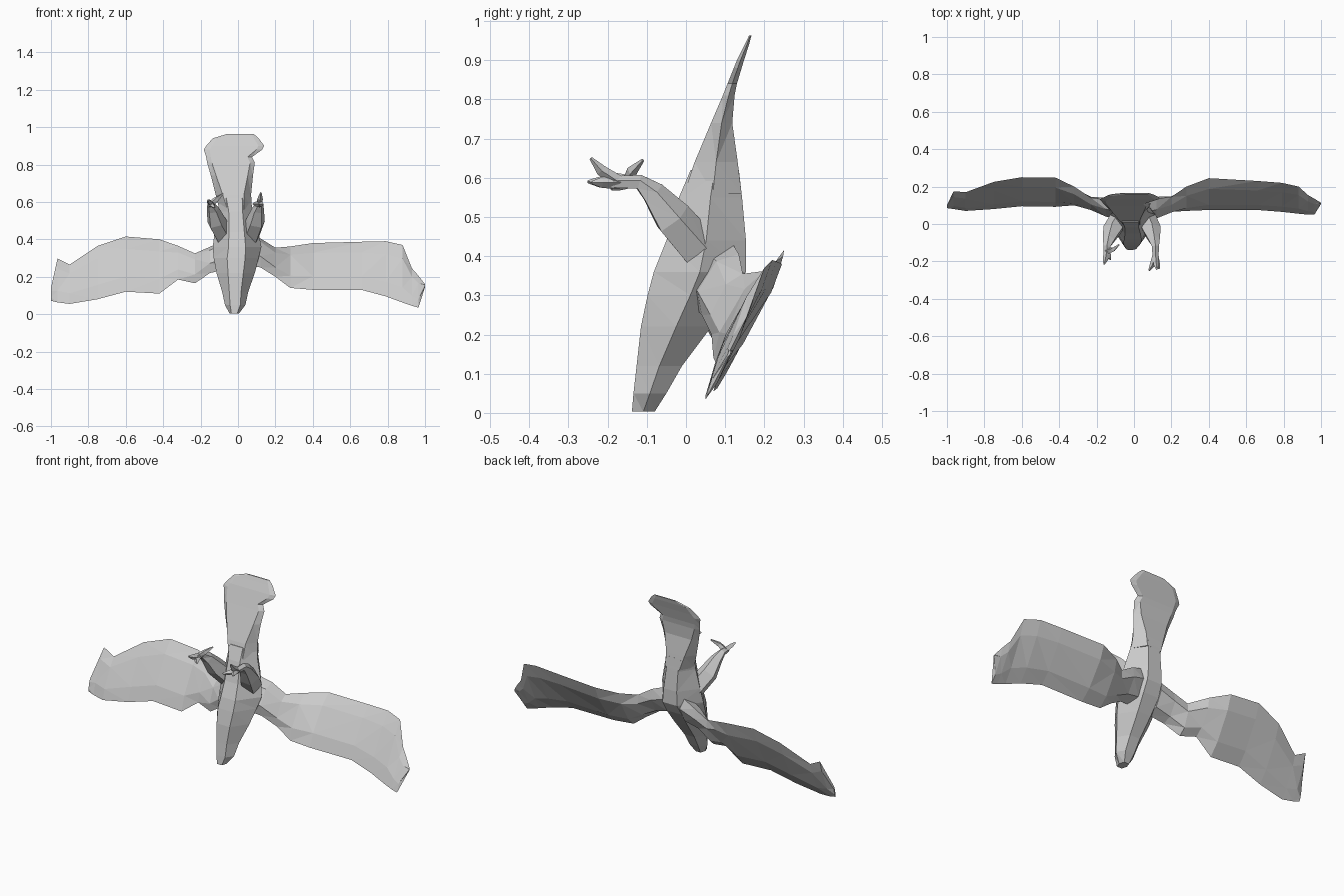
import bpy, bmesh
from mathutils import Vector


def loft(name, rings):
    """Skin a list of equal-length point rings and cap both ends."""
    bm = bmesh.new()
    vs = [[bm.verts.new(p) for p in r] for r in rings]
    n = len(rings[0])
    for a, b in zip(vs, vs[1:]):
        for i in range(n):
            j = (i + 1) % n
            bm.faces.new((a[i], a[j], b[j], b[i]))
    bm.faces.new(vs[0][::-1])
    bm.faces.new(vs[-1])
    bmesh.ops.triangulate(bm, faces=bm.faces[:])
    bmesh.ops.recalc_face_normals(bm, faces=bm.faces[:])
    me = bpy.data.meshes.new(name)
    bm.to_mesh(me)
    bm.free()
    ob = bpy.data.objects.new(name, me)
    bpy.context.collection.objects.link(ob)
    return ob


def trunk_ring(z, xl, xr, yf, yb, flat):
    """Six-sided section; flat is the width share of the front and back faces."""
    c, h = (xl + xr) / 2, (xr - xl) / 2 * flat
    m = yf * 0.5 + yb * 0.5
    return [(c - h, yf, z), (c + h, yf, z), (xr, m, z),
            (c + h, yb, z), (c - h, yb, z), (xl, m, z)]


def tube(name, path, sides=5):
    """Tapered limb through (x, y, z, radius) points."""
    from math import cos, sin, tau
    pts = [Vector(p[:3]) for p in path]
    rings = []
    for i, p in enumerate(pts):
        d = (pts[min(i + 1, len(pts) - 1)] - pts[max(i - 1, 0)]).normalized()
        u = d.cross(Vector((1, 0, 0))).normalized()
        v = d.cross(u)
        r = path[i][3]
        rings.append([p + u * r * cos(tau * k / sides) + v * r * sin(tau * k / sides)
                      for k in range(sides)])
    return loft(name, rings)


# Head and body, head pointing down: z, left, right, front, back, flat share
loft("body", [trunk_ring(*s) for s in [
    (0.003, -0.045, 0.005, -0.138, -0.08, 0.6),
    (0.05, -0.07, 0.04, -0.134, -0.05, 0.5),
    (0.12, -0.085, 0.055, -0.126, -0.01, 0.45),
    (0.22, -0.115, 0.09, -0.115, 0.065, 0.4),
    (0.30, -0.13, 0.11, -0.098, 0.12, 0.4),
    (0.36, -0.135, 0.125, -0.082, 0.153, 0.35),
    (0.44, -0.125, 0.11, -0.05, 0.153, 0.35),
    (0.55, -0.105, 0.08, -0.018, 0.143, 0.4),
    (0.62, -0.105, 0.065, 0.012, 0.135, 0.5)]])

# Flared tail
loft("tail", [trunk_ring(*s) for s in [
    (0.56, -0.10, 0.075, -0.005, 0.142, 0.5),
    (0.64, -0.12, 0.07, 0.022, 0.132, 0.6),
    (0.74, -0.145, 0.08, 0.064, 0.118, 0.75),
    (0.81, -0.165, 0.09, 0.094, 0.124, 0.8),
    (0.84, -0.17, 0.075, 0.106, 0.13, 0.8),
    (0.88, -0.183, 0.13, 0.122, 0.142, 0.8),
    (0.90, -0.17, 0.14, 0.13, 0.148, 0.8),
    (0.94, -0.135, 0.11, 0.15, 0.161, 0.8),
    (0.963, -0.06, 0.085, 0.161, 0.167, 0.8)]])


def wing(name, stations):
    """Thin leaning blade: x, top y, top z, bottom y, bottom z, half thickness."""
    rings = []
    for x, yt, zt, yb, zb, t in stations:
        top, bot = Vector((x, yt, zt)), Vector((x, yb, zb))
        n = Vector((0, zt - zb, yb - yt)).normalized() * t
        a, b = top.lerp(bot, 0.25), top.lerp(bot, 0.75)
        rings.append([top, a - n, b - n, bot, b + n, a + n])
    return loft(name, rings)


wing("left_wing", [
    (-0.06, 0.12, 0.40, 0.04, 0.24, 0.045),
    (-0.15, 0.13, 0.36, 0.05, 0.22, 0.035),
    (-0.23, 0.14, 0.325, 0.08, 0.165, 0.022),
    (-0.32, 0.20, 0.365, 0.10, 0.185, 0.018),
    (-0.42, 0.248, 0.40, 0.092, 0.11, 0.016),
    (-0.60, 0.25, 0.415, 0.095, 0.12, 0.014),
    (-0.75, 0.225, 0.365, 0.08, 0.08, 0.012),
    (-0.90, 0.17, 0.265, 0.07, 0.055, 0.01),
    (-0.965, 0.175, 0.298, 0.08, 0.063, 0.008),
    (-1.0, 0.10, 0.14, 0.085, 0.072, 0.004)])

wing("right_wing", [
    (0.05, 0.12, 0.43, 0.03, 0.26, 0.045),
    (0.12, 0.135, 0.405, 0.04, 0.25, 0.04),
    (0.20, 0.145, 0.355, 0.065, 0.20, 0.026),
    (0.28, 0.20, 0.362, 0.07, 0.14, 0.02),
    (0.40, 0.245, 0.38, 0.075, 0.13, 0.018),
    (0.66, 0.23, 0.387, 0.075, 0.13, 0.014),
    (0.79, 0.22, 0.39, 0.065, 0.095, 0.012),
    (0.88, 0.20, 0.37, 0.055, 0.062, 0.01),
    (0.93, 0.155, 0.245, 0.05, 0.045, 0.009),
    (0.965, 0.135, 0.205, 0.05, 0.035, 0.008),
    (1.0, 0.113, 0.16, 0.108, 0.145, 0.003)])

# Legs reaching forward, each with splayed toes
for side, hip, foot, toes in [
    ("left", -0.075, (-0.145, -0.165, 0.59),
     [(-0.16, -0.215, 0.61), (-0.125, -0.19, 0.57), (-0.08, -0.11, 0.645)]),
    ("right", 0.065, (0.115, -0.19, 0.588),
     [(0.08, -0.25, 0.59), (0.122, -0.243, 0.65), (0.135, -0.24, 0.588)]),
]:
    fx, fy, fz = foot
    knee = hip + (fx - hip) * 0.6
    tube(side + "_leg", [
        (hip, 0.03, 0.42, 0.055), (knee, -0.035, 0.495, 0.052),
        (knee + (fx - hip) * 0.25, -0.085, 0.56, 0.033),
        (fx, -0.12, 0.588, 0.02), (fx, fy, fz, 0.016)])
    for i, (tx, ty, tz) in enumerate(toes):
        tube(f"{side}_toe_{i + 1}", [
            (fx, fy + 0.02, fz, 0.017),
            ((fx + tx) / 2, (fy + ty) / 2, (fz + tz) / 2, 0.014),
            (tx, ty, tz, 0.004)], 4)
